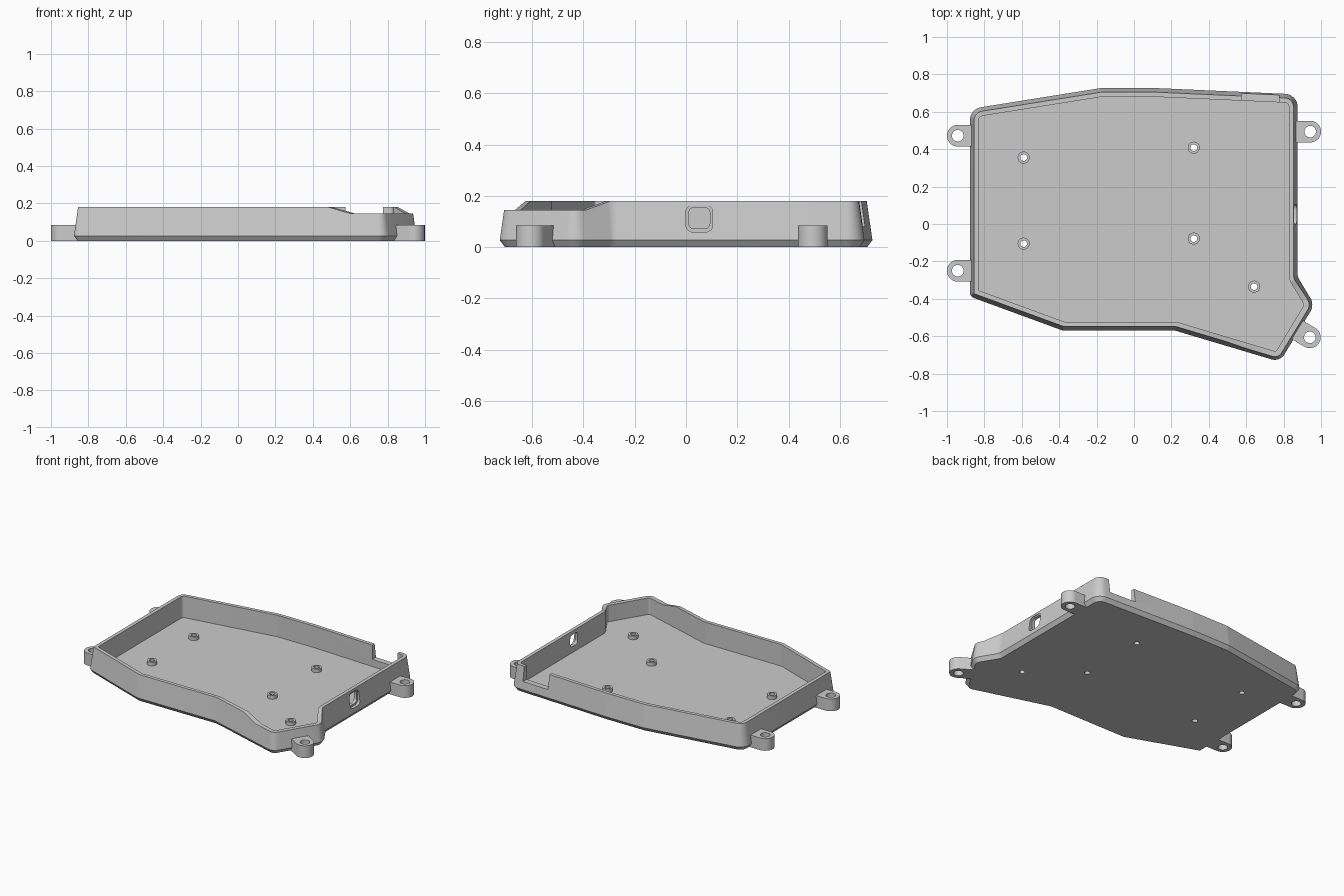
import bpy, bmesh, math
from mathutils import Vector, Matrix

cube = bpy.data.objects.get("Cube")
if cube:
    bpy.data.objects.remove(cube, do_unlink=True)

grey = bpy.data.materials.new("light_grey_plastic")
grey.use_nodes = True
grey.diffuse_color = (0.6, 0.6, 0.6, 1)
grey.node_tree.nodes["Principled BSDF"].inputs["Base Color"].default_value = (0.6, 0.6, 0.6, 1)

HEIGHT, FLOOR, CHAMFER = 0.18, 0.03, 0.027
LEAN, WALL, TAB_H, POST_TOP = 0.022, 0.047, 0.085, 0.055

# Case outline, counter-clockwise: x, y, corner radius
OUTLINE = [(-0.877, -0.388, 0.03), (-0.38, -0.57, 0.05), (0.22, -0.57, 0.05),
           (0.78, -0.737, 0.06), (0.965, -0.432, 0.07), (0.875, -0.283, 0.05),
           (0.875, 0.693, 0.07), (0.11, 0.727, 0.1), (-0.176, 0.727, 0.1),
           (-0.877, 0.615, 0.07)]
POSTS = [(-0.59, 0.355), (-0.59, -0.105), (0.32, 0.408), (0.32, -0.078), (0.642, -0.335)]
# Tab centre and the direction it points, in degrees
TABS = {"back_right": (-0.942, 0.472, 180), "front_right": (-0.942, -0.25, 180),
        "back_left": (0.942, 0.494, 0), "front_left": (0.94, -0.606, -31)}


def left(v):
    return Vector((-v.y, v.x))


def ring(inset, z, steps=8):
    """The outline moved inward, with rounded corners, at height z."""
    n = len(OUTLINE)
    pts = [Vector(p[:2]) for p in OUTLINE]
    dirs = [(pts[(i + 1) % n] - pts[i]).normalized() for i in range(n)]
    out = []
    for i in range(n):
        a, b = dirs[i - 1], dirs[i]
        turn = math.atan2(a.cross(b), a.dot(b))
        side = math.copysign(1, turn)
        half = math.tan(turn / 2)
        corner = pts[i] + left(a) * inset - a * (inset * half)
        r = max(OUTLINE[i][2] - inset * side, 0.008)
        start = corner - a * (r * abs(half))
        centre = start + left(a) * r * side
        for k in range(steps + 1):
            p = centre + Matrix.Rotation(turn * k / steps, 2) @ (start - centre)
            out.append((p.x, p.y, z))
    return out


def loft(name, rings):
    """Closed solid through rings of equal length."""
    bm = bmesh.new()
    rows = [[bm.verts.new(p) for p in r] for r in rings]
    n = len(rows[0])
    for low, high in zip(rows, rows[1:]):
        for i in range(n):
            j = (i + 1) % n
            bm.faces.new((low[i], low[j], high[j], high[i]))
    bm.faces.new(rows[0][::-1])
    bm.faces.new(rows[-1])
    bmesh.ops.recalc_face_normals(bm, faces=bm.faces)
    mesh = bpy.data.meshes.new(name)
    bm.to_mesh(mesh)
    bm.free()
    ob = bpy.data.objects.new(name, mesh)
    bpy.context.collection.objects.link(ob)
    mesh.materials.append(grey)
    return ob


def prism(name, pts, z0, z1):
    return loft(name, [[(x, y, z) for x, y in pts] for z in (z0, z1)])


def circle(x, y, r, n=32, start=0, sweep=2 * math.pi):
    return [(x + r * math.cos(start + sweep * k / n), y + r * math.sin(start + sweep * k / n))
            for k in range(n)]


def block(name, x0, x1, y0, y1, z0, z1):
    return prism(name, [(x0, y0), (x1, y0), (x1, y1), (x0, y1)], z0, z1)


def cut(target, cutter):
    mod = target.modifiers.new("cut", 'BOOLEAN')
    mod.operation, mod.solver, mod.object = 'DIFFERENCE', 'EXACT', cutter
    bpy.context.view_layer.update()
    bpy.context.view_layer.objects.active = target
    bpy.ops.object.modifier_apply(modifier=mod.name)
    bpy.data.objects.remove(cutter, do_unlink=True)


def smooth(ob):
    bpy.ops.object.select_all(action='DESELECT')
    ob.select_set(True)
    bpy.context.view_layer.objects.active = ob
    bpy.ops.object.shade_smooth_by_angle(angle=math.radians(25))


def window(x0, x1, y, z, size, radius):
    """Rounded square bar running along x."""
    h = size / 2 - radius
    pts = []
    for q, (sy, sz) in enumerate([(1, 1), (-1, 1), (-1, -1), (1, -1)]):
        for k in range(7):
            a = (q + k / 6) * math.pi / 2
            pts.append((y + sy * h + radius * math.cos(a), z + sz * h + radius * math.sin(a)))
    return loft("window_cutter", [[(x, py, pz) for py, pz in pts] for x in (x0, x1)])


# Tray: chamfered foot, leaning walls, open top
tray = loft("tray", [ring(0.02, 0), ring(0, CHAMFER), ring(LEAN, HEIGHT),
                     ring(WALL, HEIGHT), ring(WALL, FLOOR)])

# Lowered front-left corner with a diagonal ramp
n = Vector((0.663, -0.748))
side = left(n)
profile = [(0.757, 0.19), (0.90, 0.145), (1.4, 0.145), (1.4, 0.3), (0.757, 0.3)]
cut(tray, loft("corner_cutter", [[(n.x * d + side.x * s, n.y * d + side.y * s, z)
                                  for d, z in profile] for s in (-0.6, 0.6)]))

# Cable notch in the back wall
cut(tray, block("notch_cutter", 0.575, 0.775, 0.6, 0.8, 0.08, 0.3))

# Socket window in the left wall, with a shallow outer recess
cut(tray, window(0.85, 1.0, 0.052, 0.111, 0.104, 0.026))
cut(tray, window(0.78, 1.0, 0.052, 0.113, 0.082, 0.02))

# Screw posts, drilled through the floor
for i, (x, y) in enumerate(POSTS):
    cut(tray, prism("drill", circle(x, y, 0.018), -0.1, 0.3))
    post = prism(f"screw_post_{i + 1}", circle(x, y, 0.032), 0.01, POST_TOP)
    cut(post, prism("drill", circle(x, y, 0.018), -0.1, 0.3))
    smooth(post)
smooth(tray)

# Mounting tabs with a bolt hole
for name, (x, y, deg) in TABS.items():
    a = math.radians(deg)
    nose = circle(0, 0, 0.058, 24, -math.pi / 2, math.pi) + [(0, 0.058), (-0.095, 0.058), (-0.095, -0.058)]
    pts = [(x + u * math.cos(a) - v * math.sin(a), y + u * math.sin(a) + v * math.cos(a))
           for u, v in nose]
    tab = prism("mounting_tab_" + name, pts, 0, TAB_H)
    cut(tab, prism("drill", circle(x, y, 0.031), -0.1, 0.3))
    smooth(tab)
